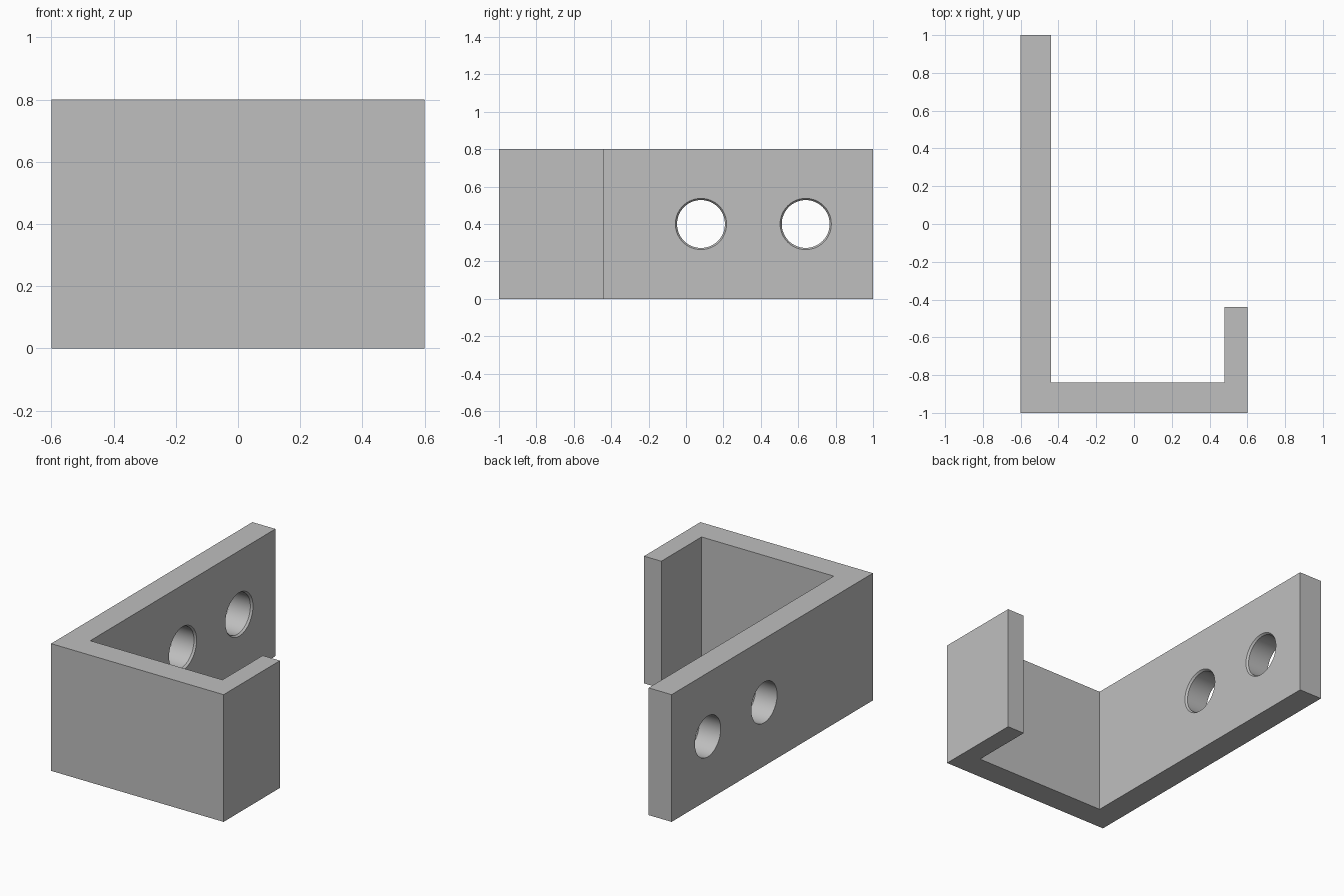
import bpy
import bmesh
import math

if "Cube" in bpy.data.objects:
    bpy.data.objects.remove(bpy.data.objects["Cube"])

HEIGHT = 0.8
BACK_X, INNER_X = -0.6, -0.44      # faces of the drilled mounting plate
HOLE_R, RIM_R, CHAMFER = 0.128, 0.137, 0.012

grey = bpy.data.materials.new("plain grey")
grey.diffuse_color = (0.52, 0.52, 0.52, 1)
grey.use_nodes = True
grey.node_tree.nodes["Principled BSDF"].inputs["Base Color"].default_value = grey.diffuse_color


def make_object(name, bm):
    bmesh.ops.recalc_face_normals(bm, faces=bm.faces)
    mesh = bpy.data.meshes.new(name)
    bm.to_mesh(mesh)
    bm.free()
    mesh.materials.append(grey)
    obj = bpy.data.objects.new(name, mesh)
    bpy.context.collection.objects.link(obj)
    return obj


# Hook bracket: J-shaped profile extruded upwards
profile = [(-0.6, -1), (0.6, -1), (0.6, -0.44), (0.48, -0.44),
           (0.48, -0.84), (INNER_X, -0.84), (INNER_X, 1), (BACK_X, 1)]
bm = bmesh.new()
base = bm.faces.new([bm.verts.new((x, y, 0)) for x, y in profile])
top = bmesh.ops.extrude_face_region(bm, geom=[base])["geom"]
bmesh.ops.translate(bm, vec=(0, 0, HEIGHT),
                    verts=[v for v in top if isinstance(v, bmesh.types.BMVert)])
bracket = make_object("hook_bracket", bm)


# Screw hole cutter: turned along x, with a chamfered rim on the inner face
def hole_cutter(name, y, z, sides=64):
    over = 0.05
    steps = [(BACK_X - over, HOLE_R), (INNER_X - CHAMFER, HOLE_R),
             (INNER_X, RIM_R), (INNER_X + over, RIM_R)]
    bm = bmesh.new()
    rings = []
    for x, r in steps:
        angles = [2 * math.pi * i / sides for i in range(sides)]
        rings.append([bm.verts.new((x, y + r * math.cos(a), z + r * math.sin(a)))
                      for a in angles])
    for a, b in zip(rings, rings[1:]):
        for i in range(sides):
            j = (i + 1) % sides
            bm.faces.new((a[i], a[j], b[j], b[i]))
    bm.faces.new(rings[0])
    bm.faces.new(rings[-1])
    return make_object(name, bm)


cutters = [hole_cutter("screw_hole_cutter", y, HEIGHT / 2) for y in (0.08, 0.64)]
bpy.context.view_layer.objects.active = bracket
bracket.select_set(True)
for cutter in cutters:
    cutter.hide_render = True
    mod = bracket.modifiers.new("screw hole", 'BOOLEAN')
    mod.operation = 'DIFFERENCE'
    mod.solver = 'EXACT'
    mod.object = cutter
    bpy.ops.object.modifier_apply(modifier=mod.name)
    bpy.data.objects.remove(cutter, do_unlink=True)

# Smooth hole walls, crisp edges
bpy.ops.object.shade_smooth_by_angle(angle=math.radians(25))
